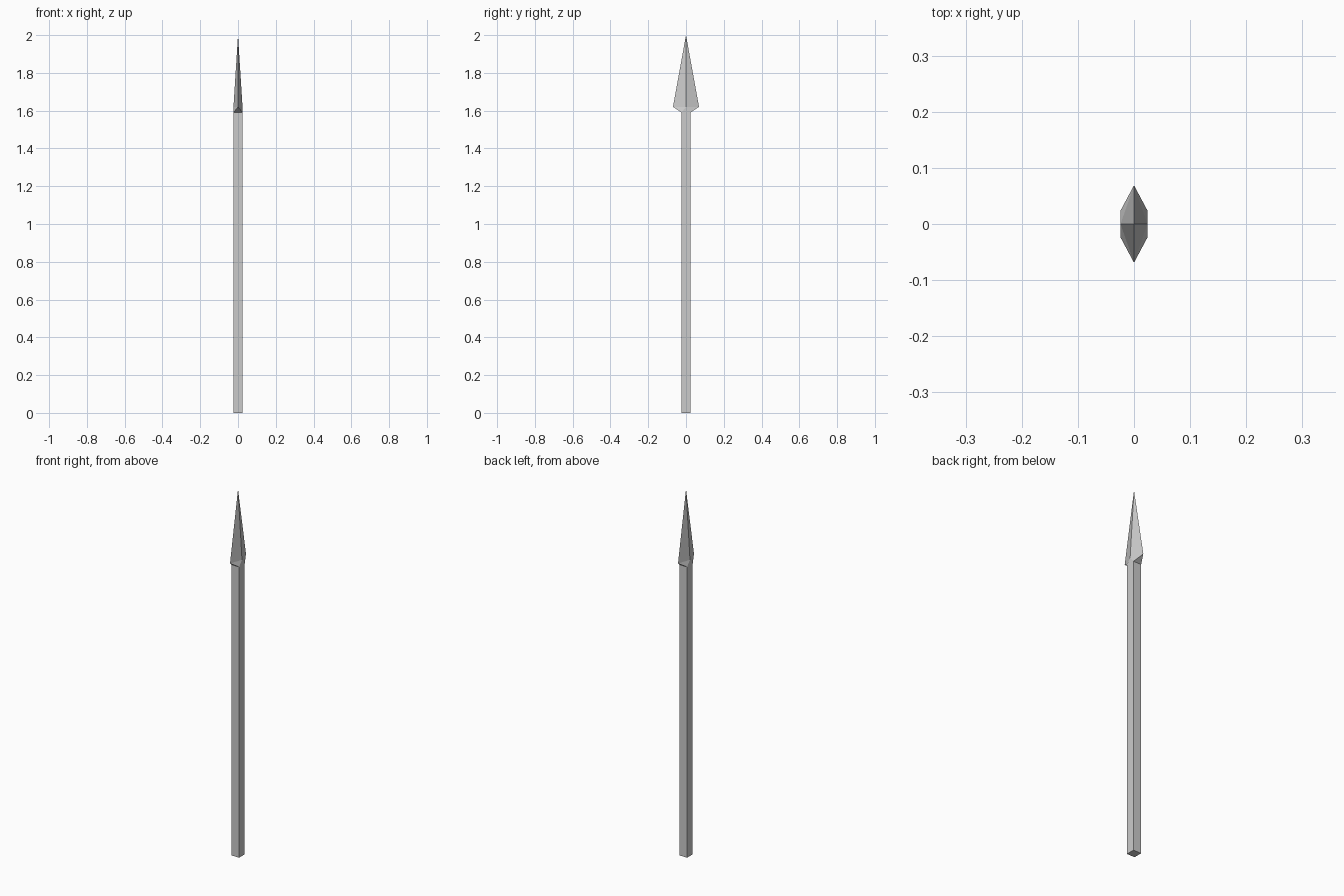
import bpy, bmesh

if "Cube" in bpy.data.objects:
    bpy.data.objects.remove(bpy.data.objects["Cube"])

HALF = 0.024      # half width of the square shaft
NECK = 1.59       # where the shaft meets the head
WIDE = 1.62       # widest level of the head
BLADE = 0.069     # half width of the blade


def make_object(name, bm):
    bmesh.ops.recalc_face_normals(bm, faces=bm.faces)
    mesh = bpy.data.meshes.new(name)
    bm.to_mesh(mesh)
    bm.free()
    obj = bpy.data.objects.new(name, mesh)
    bpy.context.collection.objects.link(obj)


# Square shaft, open at the top where the head continues it
bm = bmesh.new()
corners = [(HALF, HALF), (-HALF, HALF), (-HALF, -HALF), (HALF, -HALF)]
low = [bm.verts.new((x, y, 0)) for x, y in corners]
high = [bm.verts.new((x, y, NECK)) for x, y in corners]
bm.faces.new(low)
for i in range(4):
    j = (i + 1) % 4
    bm.faces.new((low[i], low[j], high[j], high[i]))
make_object("shaft", bm)

# Spear head: diamond pyramid blended down to the square neck
bm = bmesh.new()
neck = [bm.verts.new((x, y, NECK)) for x, y in corners]
diamond = [bm.verts.new((x, y, WIDE)) for x, y in
           [(HALF, 0), (0, BLADE), (-HALF, 0), (0, -BLADE)]]
point = bm.verts.new((0, 0, 2))
for i in range(4):
    j = (i + 1) % 4
    bm.faces.new((diamond[i], diamond[j], point))
    bm.faces.new((neck[i], diamond[j], diamond[i]))
    bm.faces.new((neck[i], neck[j], diamond[j]))
make_object("spear_head", bm)
